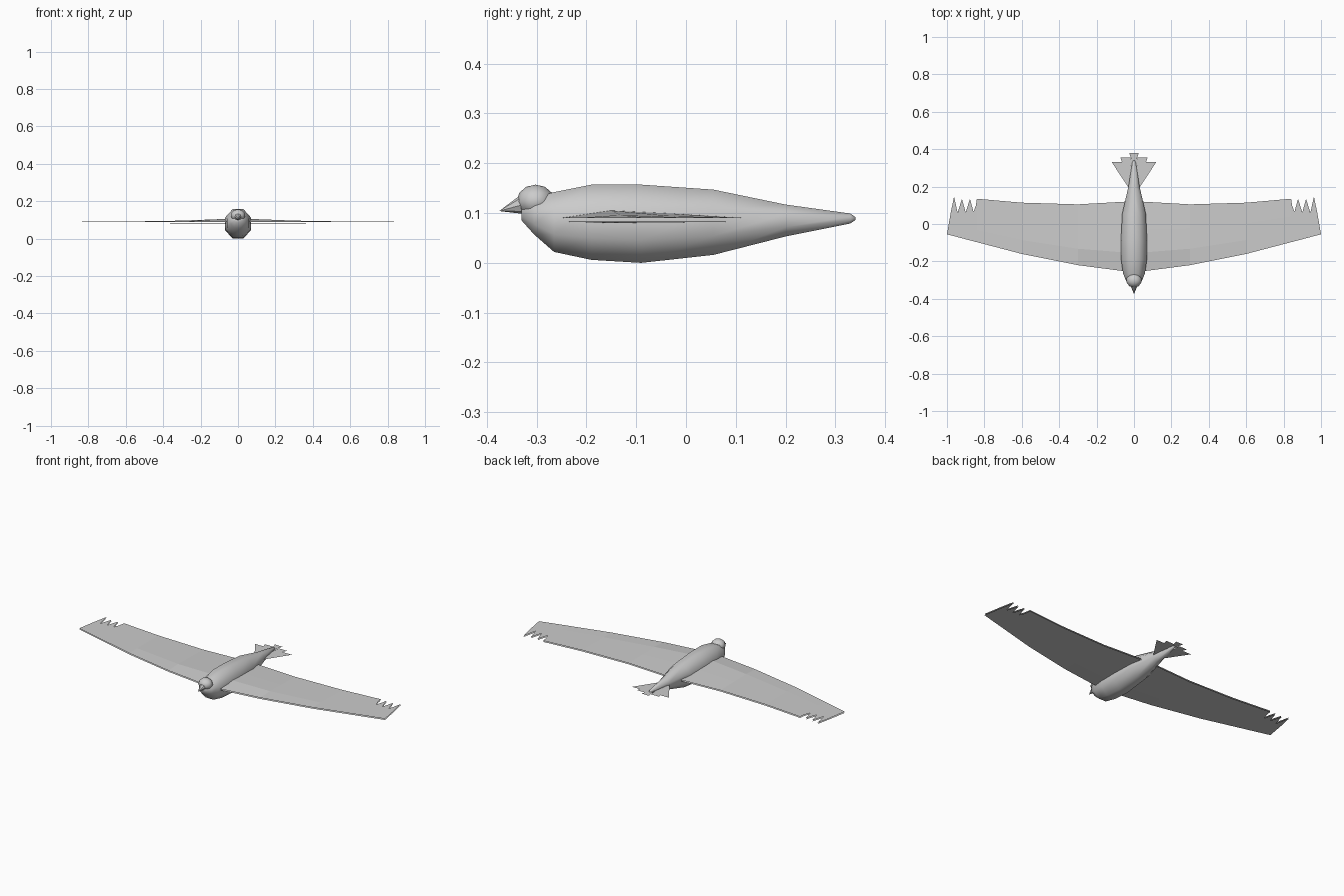
import bpy, bmesh, math
from mathutils import Vector

if "Cube" in bpy.data.objects:
    bpy.data.objects.remove(bpy.data.objects["Cube"])


def make_object(name, verts, faces, smooth=True):
    me = bpy.data.meshes.new(name)
    me.from_pydata(verts, [], faces)
    bm = bmesh.new()
    bm.from_mesh(me)
    if smooth:
        bmesh.ops.recalc_face_normals(bm, faces=bm.faces)
    bm.to_mesh(me)
    bm.free()
    for p in me.polygons:
        p.use_smooth = smooth
    ob = bpy.data.objects.new(name, me)
    bpy.context.collection.objects.link(ob)
    return ob


def loft(name, rings, n=8):
    """Closed loft along y; each ring is (y, half width, bottom z, top z)."""
    verts, faces = [], []
    k = 1 / math.cos(math.pi / n)
    for y, w, lo, hi in rings:
        for i in range(n):
            a = 2 * math.pi * (i + 0.5) / n
            verts.append((w * k * math.cos(a), y,
                          (lo + hi) / 2 + (hi - lo) / 2 * k * math.sin(a)))
    for r in range(len(rings) - 1):
        for i in range(n):
            j = (i + 1) % n
            faces.append((r * n + i, r * n + j, (r + 1) * n + j, (r + 1) * n + i))
    last = (len(rings) - 1) * n
    faces += [tuple(range(n)), tuple(range(last, last + n))]
    return make_object(name, verts, faces)


# Body
loft("body", [(-0.33, 0.020, 0.085, 0.115), (-0.305, 0.042, 0.057, 0.130),
              (-0.265, 0.058, 0.022, 0.142), (-0.19, 0.069, 0.006, 0.157),
              (-0.09, 0.070, 0.000, 0.157), (0.055, 0.063, 0.016, 0.147),
              (0.20, 0.030, 0.053, 0.117), (0.33, 0.009, 0.079, 0.099),
              (0.34, 0.003, 0.086, 0.092)])

# Head
bpy.ops.mesh.primitive_uv_sphere_add(segments=10, ring_count=6, radius=1,
                                     location=(0, -0.302, 0.124))
head = bpy.context.object
head.name = "head"
head.scale = (0.041, 0.038, 0.033)
bpy.ops.object.shade_smooth()

# Beak, tilted slightly downwards
tip, base = Vector((0, -0.375, 0.104)), Vector((0, -0.327, 0.117))
bpy.ops.mesh.primitive_cone_add(vertices=8, radius1=0.02, radius2=0,
                                depth=(tip - base).length,
                                location=(tip + base) / 2)
beak = bpy.context.object
beak.name = "beak"
beak.rotation_euler = (tip - base).to_track_quat('Z', 'Y').to_euler()
bpy.ops.object.shade_smooth_by_angle()

# Wing stations: x, leading y, trailing y, camber height
STATIONS = [(0.0, -0.253, 0.122, 0.016), (0.07, -0.25, 0.118, 0.015),
            (0.30, -0.22, 0.105, 0.006), (0.60, -0.16, 0.114, 0.001),
            (0.84, -0.097, 0.135, 0), (0.845, -0.096, 0.10, 0)]
# Feathered tip outline of alternating notches and points
TIP = [(0.858, 0.065), (0.877, 0.135), (0.90, 0.062), (0.92, 0.135),
       (0.943, 0.06), (0.962, 0.147), (0.98, 0.06), (1.0, -0.055)]


def wing_sheet(name, side, z, camber):
    verts, faces = [], []
    chord = [(0, 0), (0.27, 1), (0.6, 0.6), (1, 0)]
    for x, lead, trail, c in STATIONS:
        for t, h in chord:
            verts.append((side * x, lead + (trail - lead) * t, z + c * h * camber))
    m = len(chord)
    for s in range(len(STATIONS) - 1):
        for i in range(m - 1):
            a = s * m + i
            faces.append((a, a + m, a + m + 1, a + 1))
    # flat tip joined to the outermost station
    start = len(verts)
    verts += [(side * x, y, z) for x, y in TIP]
    lastrow = list(range(start - m, start))
    faces.append(tuple(lastrow + list(range(start, len(verts)))))
    if (side > 0) == (camber < 0):
        faces = [f[::-1] for f in faces]
    return make_object(name, verts, faces, smooth=False)


# Wings: cambered upper sheet and nearly flat lower sheet
for label, side in (("left", 1), ("right", -1)):
    wing_sheet(label + "_wing_top", side, 0.090, 1.0)
    wing_sheet(label + "_wing_underside", side, 0.083, -0.2)

# Tail feathers: fanned flat blades, base x, tip inner/outer x, tip y, z
def feather(name, pts, z):
    make_object(name, [(x, y, z) for x, y in pts],
                [tuple(range(len(pts)))], smooth=False)


feather("tail_feather_middle", [(-0.008, 0.19), (0.008, 0.19), (0.017, 0.355),
                                (0.025, 0.38), (-0.025, 0.38), (-0.017, 0.355)], 0.089)
for label, s in (("left", 1), ("right", -1)):
    feather(label + "_tail_feather_inner",
            [(s * 0.006, 0.19), (s * 0.022, 0.19), (s * 0.072, 0.355),
             (s * 0.018, 0.355)][::s], 0.087)
    feather(label + "_tail_feather_outer",
            [(s * 0.012, 0.19), (s * 0.026, 0.19), (s * 0.12, 0.332),
             (s * 0.062, 0.332)][::s], 0.085)
